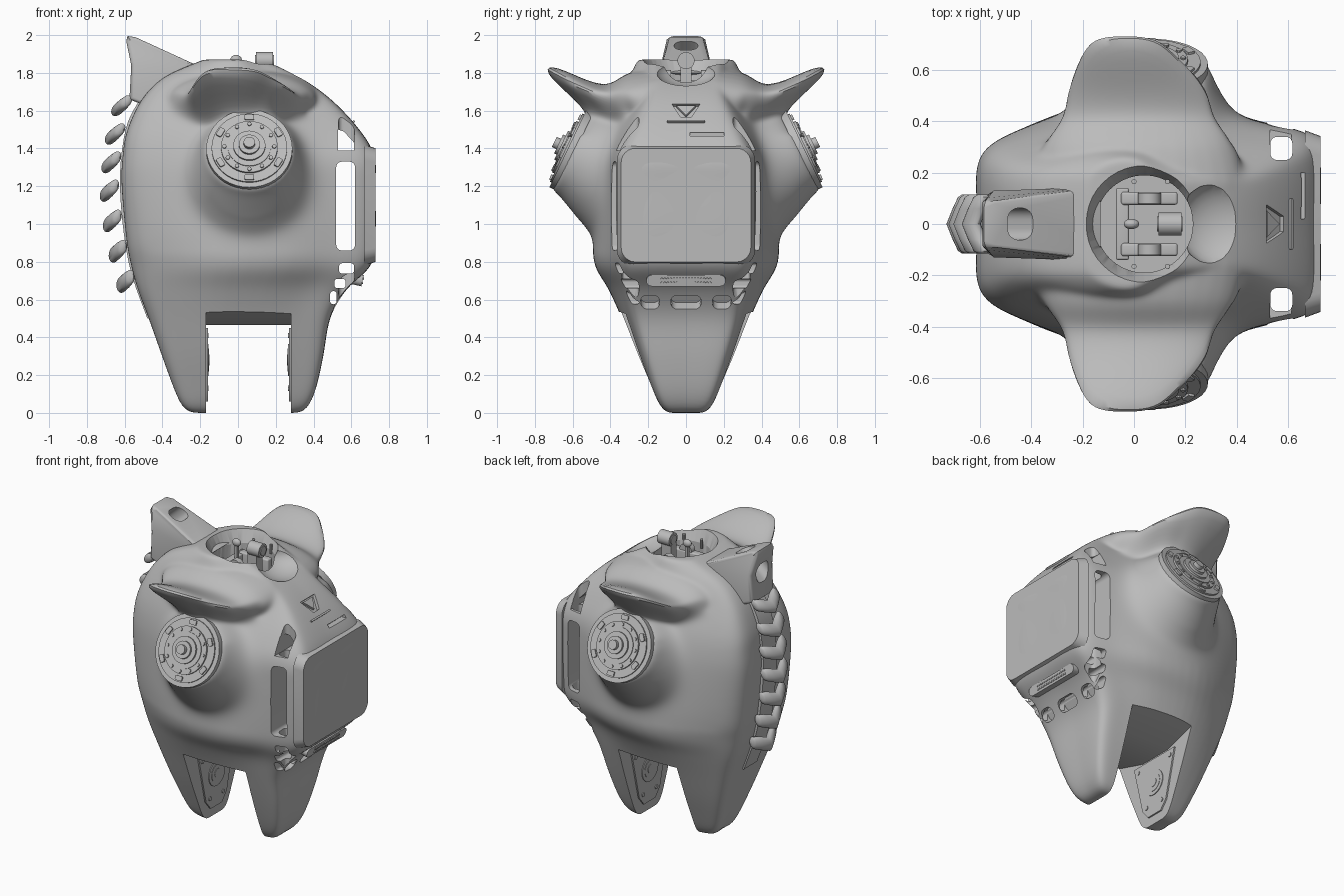
import bpy, bmesh, math
from mathutils import Vector, Matrix
from mathutils.bvhtree import BVHTree

if "Cube" in bpy.data.objects:
    bpy.data.objects.remove(bpy.data.objects["Cube"])

GREY = (0.5, 0.5, 0.5, 1)
mat = bpy.data.materials.new("matte grey")
mat.use_nodes = True
mat.diffuse_color = GREY
mat.node_tree.nodes["Principled BSDF"].inputs["Base Color"].default_value = GREY


def finish(bm, name, angle=35):
    bmesh.ops.recalc_face_normals(bm, faces=bm.faces)
    me = bpy.data.meshes.new(name)
    bm.to_mesh(me)
    bm.free()
    ob = bpy.data.objects.new(name, me)
    bpy.context.collection.objects.link(ob)
    me.materials.append(mat)
    shade(ob, angle)
    return ob


def shade(ob, angle=35):
    bpy.ops.object.select_all(action='DESELECT')
    bpy.context.view_layer.objects.active = ob
    ob.select_set(True)
    bpy.ops.object.shade_smooth_by_angle(angle=math.radians(angle))


def cut(ob, tool):
    before = ob.data.copy()
    mod = ob.modifiers.new("Cut", 'BOOLEAN')
    mod.object, mod.operation, mod.solver = tool, 'DIFFERENCE', 'EXACT'
    bpy.context.view_layer.objects.active = ob
    bpy.ops.object.modifier_apply(modifier=mod.name)
    if len(ob.data.polygons) < len(before.polygons) / 2:  # keep the shell if a cut fails
        ob.data = before
    bpy.data.objects.remove(tool)


def facing(loc, normal):
    return Matrix.Translation(loc) @ Vector(normal).to_track_quat('Z', 'Y').to_matrix().to_4x4()


def spline(keys, n):
    """Catmull-Rom through tuples of numbers."""
    pts = [Vector(k) for k in keys]
    pts = [pts[0]] + pts + [pts[-1]]
    out = []
    for a, b, c, d in zip(pts, pts[1:], pts[2:], pts[3:]):
        for i in range(n):
            t = i / n
            out.append(0.5 * (2 * b + (c - a) * t + (2 * a - 5 * b + 4 * c - d) * t * t
                              + (3 * b - a - 3 * c + d) * t ** 3))
    return out + [pts[-1]]


def loft(bm, rings):
    loops = [[bm.verts.new(p) for p in ring] for ring in rings]
    for a, b in zip(loops, loops[1:]):
        for i in range(len(a)):
            j = (i + 1) % len(a)
            bm.faces.new((a[i], a[j], b[j], b[i]))
    bm.faces.new(loops[0])
    bm.faces.new(loops[-1])


def prism(name, profile, depth, matrix=Matrix(), taper=1):
    """Extrude a local xy outline along local z, centred."""
    bm = bmesh.new()
    loft(bm, [[matrix @ Vector((x * s, y * s, z)) for x, y in profile]
              for z, s in ((-depth / 2, 1), (depth / 2, taper))])
    return finish(bm, name)


def rounded(w, h, r, n=6):
    pts = []
    for k, (sx, sy) in enumerate(((1, 1), (-1, 1), (-1, -1), (1, -1))):
        for i in range(n + 1):
            a = (k + i / n) * math.pi / 2
            pts.append((sx * (w / 2 - r) + r * math.cos(a), sy * (h / 2 - r) + r * math.sin(a)))
    return pts


def circle(r, n=40):
    return [(r * math.cos(math.tau * i / n), r * math.sin(math.tau * i / n)) for i in range(n)]


def box(name, lo, hi, bevel=0):
    bm = bmesh.new()
    lo, hi = Vector(lo), Vector(hi)
    bmesh.ops.create_cube(bm, size=1, matrix=Matrix.Translation((lo + hi) / 2) @ Matrix.Diagonal((*(hi - lo), 1)))
    if bevel:
        bmesh.ops.bevel(bm, geom=bm.edges[:], offset=bevel, segments=4, profile=0.5, affect='EDGES')
    return finish(bm, name)


def ball(name, loc, radii):
    bm = bmesh.new()
    bmesh.ops.create_uvsphere(bm, u_segments=24, v_segments=14, radius=1,
                              matrix=Matrix.Translation(loc) @ Matrix.Diagonal((*radii, 1)))
    return finish(bm, name)


# Torso hull: height, back x, front x, then back, middle and front half widths
hull = [(0, -.25, .34, .07, .11, .09), (.03, -.29, .37, .1, .145, .13), (.12, -.33, .41, .13, .185, .17),
        (.3, -.395, .45, .18, .26, .23), (.5, -.465, .485, .22, .335, .29), (.65, -.52, .57, .24, .4, .32),
        (.78, -.555, .70, .25, .47, .35), (.92, -.58, .725, .27, .48, .36), (1.2, -.605, .725, .28, .46, .37),
        (1.36, -.6, .72, .28, .44, .36), (1.5, -.575, .64, .26, .4, .3), (1.66, -.5, .49, .22, .33, .22),
        (1.78, -.38, .32, .19, .29, .19), (1.87, -.18, .13, .18, .25, .18)]
rings = []
for z, xb, xf, wb, wm, wf in spline(hull, 5):
    at = lambda t: xb + (xf - xb) * t
    half = spline([(xb, 0), (xb, wb * .9), (at(.12), wb + (wm - wb) * .5), (at(.35), wm), (at(.6), wm),
                   (at(.82), (wm + wf * 2) / 3), (at(.97), wf * .95), (xf, wf * .7), (xf, 0)], 4)
    rings.append([(p.x, p.y, z) for p in half] + [(p.x, -p.y, z) for p in half[-2:0:-1]])
forms = bmesh.new()
loft(forms, rings)

# Shoulder bosses and upswept shoulder horns overlapping the hull
horn = [(.15, .02, 1.66, .42, .17), (.3, .02, 1.66, .38, .14), (.42, .02, 1.66, .32, .08),
        (.55, .01, 1.71, .27, .06), (.65, -.02, 1.77, .21, .05), (.74, -.04, 1.815, .15, .03)]
boss = [(.4, -.45), (.37, -.33), (.3, -.18), (.245, -.06), (.235, -.015)]
OUT = Vector((0, .9, .43)).normalized()
for s in (1, -1):
    loft(forms, [[(cx + rx * c, s * y, cz + rz * n) for c, n in circle(1, 32)]
                 for y, cx, cz, rx, rz in spline(horn, 4)])
    m = facing((.06, s * .625, 1.4), (0, s * OUT.y, OUT.z))
    loft(forms, [[m @ Vector((x, y, d)) for x, y in circle(r)] for r, d in spline(boss, 3)])

# One skin wrapped around all the forms, softened most around the shoulder roots
tree = BVHTree.FromBMesh(forms, epsilon=1e-5)
forms.free()
CORE = Vector((0, 0, 1.3))
skin = bmesh.new()
bmesh.ops.create_uvsphere(skin, u_segments=240, v_segments=200, radius=1)
for v in skin.verts:
    ray = v.co.normalized()
    hit = tree.ray_cast(CORE + ray * 3, -ray)[0]
    v.co = hit if hit else CORE + ray * .5
roots = [v for v in skin.verts if .3 < abs(v.co.y) < .57 and .85 < v.co.z < 1.69 and abs(v.co.x) < .48]
for group, passes in ((roots, 40), (skin.verts, 8)):
    for _ in range(passes):
        bmesh.ops.smooth_vert(skin, verts=group, factor=.5, use_axis_x=True, use_axis_y=True, use_axis_z=True)
torso = finish(skin, "torso_shell")

# Openings: leg gap with a sloped ceiling, neck well, scoop, and gaps behind the chest panel
cut(torso, prism("leg_gap", [(-1, -.2), (1, -.2), (1, .73), (.12, .465), (-.12, .465), (-1, .73)], .45,
                 facing((.055, 0, 0), (1, 0, 0))))
cut(torso, prism("neck_well", circle(.19), .34, Matrix.Translation((.04, 0, 1.75))))
cut(torso, prism("neck_chamfer", circle(.19), .12, Matrix.Translation((.04, 0, 1.85)), 1.3))
cut(torso, ball("neck_scoop", (.34, 0, 1.825), (.17, .17, .1)))


def side(x, z):
    return facing((x, 0, z), (0, -1, 0))


cut(torso, prism("chest_gap", rounded(.1, .47, .03), 2, side(.57, 1.095)))
for x, z, w, h in ((.575, .765, .08, .055), (.54, .685, .06, .05), (.505, .61, .035, .07)):
    cut(torso, prism("lower_gap", rounded(w, h, .017), 2, side(x, z)))
cut(torso, prism("upper_gap", [(-.04, -.04), (.045, -.04), (.045, .0), (-.01, .06), (-.04, .07)], 2,
                 side(.57, 1.43)))
for s in (1, -1):
    cut(torso, prism("corner_gap", rounded(.085, .09, .025), 1.3, Matrix.Translation((.575, s * .295, 1.1))))
SLOPE = (.83, 0, -.56)
for y, w in ((0, .16), (.19, .1), (-.19, .1)):
    cut(torso, prism("vent", rounded(w, .085, .035), .12, facing((.53, y, .585), SLOPE)))

# Triangle and slit recesses on the upper chest
UPPER = (.72, 0, .69)
cut(torso, prism("triangle_recess", [(-.075, .045), (-.045, -.02), (-.03, -.05), (.03, -.05), (.075, .045)], .03,
                 facing((.545, 0, 1.6), UPPER)))
cut(torso, box("slit", (.63, .02, 1.465), (.72, .2, 1.485)))
shade(torso)
prism("triangle_badge", [(-.05, .03), (0, -.04), (.05, .03)], .03, facing((.53, 0, 1.595), UPPER))
prism("chest_ledge", rounded(.2, .012, .005), .02, facing((.61, 0, 1.54), UPPER))

# Chest panel and pill-shaped grille beneath it
prism("chest_panel", rounded(.73, .64, .08), .06, facing((.698, 0, 1.1), (1, 0, 0)), .94)
grille = facing((.635, 0, .705), (.9, 0, -.2))
prism("grille", rounded(.42, .06, .029), .05, grille)
for row in (-1, 1):
    for i in range(-8, 9):
        prism("grille_stud", circle(.006, 8), .006, grille @ Matrix.Translation((i * .016, row * .011, .027)))

# Shoulder joints: stacked rings, hub and bolts
for s, label in ((1, "back"), (-1, "front")):
    m = facing((.06, s * .625, 1.4), (0, s * OUT.y, OUT.z))
    for r, d, t in ((.228, -.02, .04), (.2, 0, .02), (.15, .01, .025), (.115, .018, .02), (.085, .02, .04),
                    (.055, .03, .05), (.03, .05, .06)):
        prism(label + "_shoulder_ring", circle(r), t, m @ Matrix.Translation((0, 0, d)))
    for i in range(12):
        turn = m @ Matrix.Rotation(math.tau * i / 12, 4, 'Z')
        prism(label + "_shoulder_bolt", circle(.011, 10), .02, turn @ Matrix.Translation((.132, 0, .02)))
        if i % 2:
            prism(label + "_shoulder_lug", rounded(.03, .05, .006, 2), .02,
                  turn @ Matrix.Translation((.176, 0, .01)))

# Hip plates on the inner walls of the leg gap
for x, s, label in ((-.17, 1, "rear"), (.28, -1, "fore")):
    m = facing((x, 0, .28), (s, 0, 0))
    prism(label + "_hip_plate", [(-.19, .17), (.19, .17), (.11, -.16), (.06, -.22), (-.06, -.22), (-.11, -.16)],
          .02, m)
    for r, t in ((.085, .03), (.06, .035), (.03, .04)):
        prism(label + "_hip_hub", circle(r), t, m)
    for x2, y2 in ((-.15, .13), (.15, .13), (-.07, -.15), (.07, -.15)):
        prism(label + "_hip_bolt", circle(.014, 12), .03, m @ Matrix.Translation((x2, y2, 0)))

# Curved spine of chevron segments
for i, (z, x) in enumerate(zip((.68, .84, 1., 1.16, 1.31, 1.46, 1.61),
                               (-.615, -.655, -.685, -.7, -.69, -.67, -.635))):
    tilt = Matrix.Rotation(math.radians(5 + i * 6), 3, 'Y')
    bm = bmesh.new()
    sections = [(-.115, .55), (-.105, .9), (-.06, 1), (0, 1), (.06, 1), (.105, .9), (.115, .55)]
    loft(bm, [[Vector((x + abs(y) * .4, y, z + abs(y) * .35)) + tilt @ Vector((c * .029 * k, 0, n * .045 * k))
               for c, n in circle(1, 20)] for y, k in sections])
    finish(bm, "spine_segment", 50)
bm = bmesh.new()
loft(bm, [[(x + dx, y, z) for dx, y in ((-.02, -.07), (-.02, .07), (.1, .1), (.1, -.1))]
          for z, x in spline([(.5, -.46), (.8, -.56), (1.2, -.605), (1.5, -.575), (1.66, -.5)], 5)])
finish(bm, "spine_rail")

# Carry handle: tapered wedge with a hole through it
bm = bmesh.new()
outline = [(-.585, 1.995, .085), (-.545, 1.99, .1), (-.13, 1.80, .145), (-.3, 1.7, .145), (-.5, 1.63, .13),
           (-.575, 1.66, .12), (-.565, 1.84, .12), (-.592, 1.97, .1)]
loft(bm, [[(x, s * w, z) for x, z, w in outline] for s in (-1, 1)])
bmesh.ops.recalc_face_normals(bm, faces=bm.faces)
bmesh.ops.bevel(bm, geom=[e for e in bm.edges if abs(e.verts[0].co.y - e.verts[1].co.y) < .1],
                offset=.02, segments=3, profile=.5, affect='EDGES')
handle = finish(bm, "carry_handle")
cut(handle, prism("handle_hole", rounded(.125, .1, .045), .5, facing((-.47, 0, 1.92), (.6, 0, .55))))
shade(handle)

# Neck mechanism inside the well
box("neck_crossbar", (-.07, -.14, 1.6), (-.02, .14, 1.76), .008)
for s in (1, -1):
    box("neck_rail", (-.05, s * .1 - .025, 1.6), (.17, s * .1 + .025, 1.77), .01)
    prism("neck_motor", circle(.045, 24), .04, facing((.06, s * .1, 1.77), (0, s, 0)))
    for x in (0, .13):
        prism("collar_bolt", circle(.01, 10), .06, Matrix.Translation((x, s * .165, 1.8)))
box("neck_post", (.09, -.03, 1.58), (.16, .03, 1.84))
prism("neck_camera", circle(.045, 28), .09, facing((.14, 0, 1.865), (1, 0, 0)))
prism("neck_lens", circle(.03, 24), .1, facing((.14, 0, 1.865), (1, 0, 0)))
ball("neck_knob", (-.01, 0, 1.87), (.03, .02, .025))
box("neck_knob_stem", (-.02, -.01, 1.6), (0, .01, 1.87))
